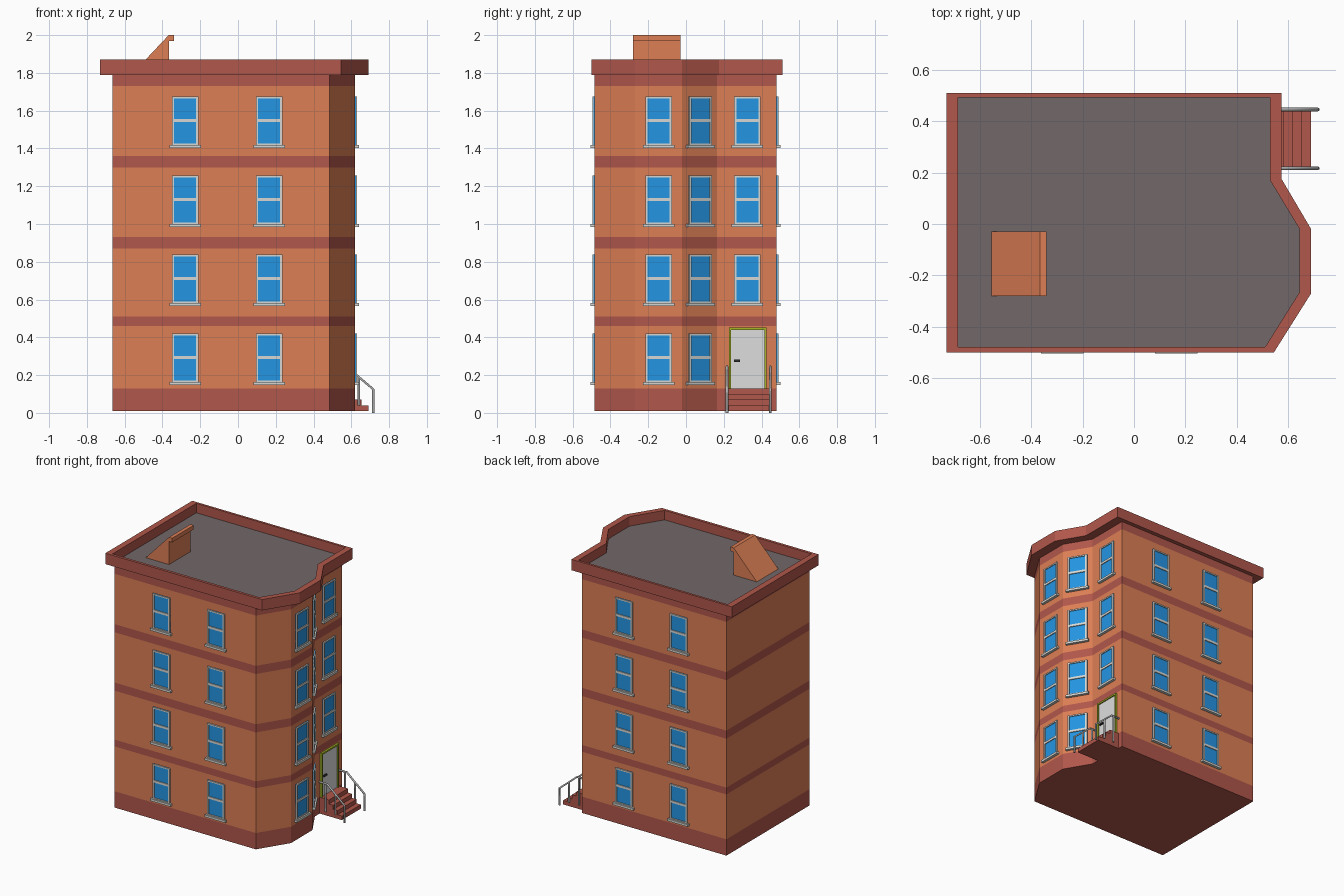
import bpy, bmesh, math
from mathutils import Matrix, Vector

cube = bpy.data.objects.get("Cube")
if cube:
    bpy.data.objects.remove(cube, do_unlink=True)


def material(name, r, g, b):
    m = bpy.data.materials.new(name)
    m.use_nodes = True
    m.diffuse_color = (r, g, b, 1)
    m.node_tree.nodes["Principled BSDF"].inputs["Base Color"].default_value = (r, g, b, 1)
    return m


BRICK = material("orange brick", 0.72, 0.21, 0.09)
BAND = material("red stone", 0.44, 0.095, 0.07)
ROOF = material("roof grey", 0.165, 0.135, 0.14)
GLASS = material("window blue", 0.018, 0.30, 0.77)
FRAME = material("frame light grey", 0.68, 0.68, 0.66)
DOOR = material("door white", 0.73, 0.73, 0.73)
TRIM = material("door trim green", 0.38, 0.47, 0.02)
DARK = material("handle dark", 0.03, 0.03, 0.03)
RAIL = material("rail grey", 0.45, 0.45, 0.45)


def finish(bm, name, mats):
    mesh = bpy.data.meshes.new(name)
    bm.to_mesh(mesh)
    bm.free()
    for m in mats:
        mesh.materials.append(m)
    return place(mesh, name)


def place(mesh, name, matrix=Matrix()):
    ob = bpy.data.objects.new(name, mesh)
    ob.matrix_world = matrix
    bpy.context.collection.objects.link(ob)
    return ob


def loft(name, rings, mats, side_index=None, top_index=0):
    """Skin a stack of matching point rings and cap both ends."""
    bm = bmesh.new()
    loops = [[bm.verts.new(p) for p in ring] for ring in rings]
    n = len(loops[0])
    for k in range(len(loops) - 1):
        for i in range(n):
            j = (i + 1) % n
            f = bm.faces.new((loops[k][i], loops[k][j], loops[k + 1][j], loops[k + 1][i]))
            f.material_index = side_index[k] if side_index else 0
    bm.faces.new(loops[0][::-1])
    bm.faces.new(loops[-1]).material_index = top_index
    bmesh.ops.recalc_face_normals(bm, faces=bm.faces[:])
    return finish(bm, name, mats)


def at_height(outline, z):
    return [(x, y, z) for x, y in outline]


def extrude_y(name, profile, y0, y1, mat):
    return loft(name, [[(x, y, z) for x, z in profile] for y in (y0, y1)], [mat])


def add_box(bm, x0, x1, y0, y1, z0, z1, index=0):
    mat = Matrix.Translation(((x0 + x1) / 2, (y0 + y1) / 2, (z0 + z1) / 2))
    mat = mat @ Matrix.Diagonal((x1 - x0, y1 - y0, z1 - z0, 1))
    made = bmesh.ops.create_cube(bm, size=1, matrix=mat)
    for f in {f for v in made["verts"] for f in v.link_faces}:
        f.material_index = index


def on_wall(x, y, z, normal_angle):
    """Local -y points out of the wall."""
    turn = Matrix.Rotation(math.radians(normal_angle + 90), 4, "Z")
    return Matrix.Translation((x, y, z)) @ turn


# Walls with flush stone bands
walls = [(-0.665, -0.485), (0.485, -0.485), (0.62, -0.27), (0.62, -0.02),
         (0.51, 0.165), (0.51, 0.48), (-0.665, 0.48)]
levels = [0.01, 0.13, 0.46, 0.51, 0.87, 0.93, 1.30, 1.36, 1.73, 1.795]
loft("walls", [at_height(walls, z) for z in levels], [BAND, BRICK],
     [k % 2 for k in range(len(levels) - 1)])

# Cornice with parapet and sunken roof
outer = [(-0.73, -0.50), (0.545, -0.50), (0.69, -0.27), (0.69, -0.02),
         (0.575, 0.175), (0.575, 0.51), (-0.73, 0.51)]
inner = [(-0.685, -0.48), (0.51, -0.48), (0.645, -0.265), (0.645, -0.02),
         (0.53, 0.17), (0.53, 0.493), (-0.685, 0.493)]
loft("cornice_and_roof",
     [at_height(outer, 1.79), at_height(outer, 1.87), at_height(inner, 1.87), at_height(inner, 1.80)],
     [BAND, ROOF], top_index=1)

# Sloped roof access with a small lip
extrude_y("roof_access", [(-0.56, 1.795), (-0.365, 1.795), (-0.365, 1.97), (-0.34, 1.97),
                          (-0.34, 2.0), (-0.367, 2.0)], -0.28, -0.03, BRICK)

# Sash window, shared by every opening
bm = bmesh.new()
W, H, T = 0.07, 0.26, 0.012
add_box(bm, -W, W, -0.004, 0.005, 0, H, 1)
for s in (-1, 1):
    add_box(bm, min(s * W, s * (W - T)), max(s * W, s * (W - T)), -0.011, 0.005, 0, H)
for z0, z1 in ((0, T), (0.125, 0.142), (H - T * 0.8, H)):
    add_box(bm, -W + T, W - T, -0.010, 0.005, z0, z1)
add_box(bm, -0.083, 0.083, -0.02, 0.005, -0.012, 0.004)
window = bmesh.new()
first = finish(bm, "window_pattern", [FRAME, GLASS])
window = first.data
bpy.data.objects.remove(first)

spots = {"front_window_right": (-0.28, -0.485, -90), "front_window_left": (0.165, -0.485, -90),
         "back_window_right": (-0.28, 0.48, 90), "back_window_left": (0.165, 0.48, 90),
         "bay_window": (0.62, -0.145, 0),
         "bay_corner_window": (0.565, 0.0725, math.degrees(math.atan2(0.11, 0.185))),
         "side_window": (0.51, 0.325, 0)}
for floor in range(4):
    for name, (x, y, angle) in spots.items():
        if floor == 0 and name == "side_window":
            continue
        place(window, f"{name}_{floor + 1}", on_wall(x, y, 0.16 + 0.418 * floor, angle))

# Entrance door with trim and handle
bm = bmesh.new()
add_box(bm, -0.09, 0.09, -0.006, 0.005, 0, 0.31)
for s in (-1, 1):
    add_box(bm, s * 0.094 - 0.006, s * 0.094 + 0.006, -0.014, 0.005, 0, 0.322, 1)
add_box(bm, -0.09, 0.09, -0.014, 0.005, 0.31, 0.322, 1)
add_box(bm, -0.073, -0.04, -0.016, -0.004, 0.14, 0.152, 2)
door = finish(bm, "entrance_door", [DOOR, TRIM, DARK])
door.matrix_world = on_wall(0.51, 0.327, 0.13, 0)

# Entrance steps
rise, ends = 0.03, [0.69, 0.655, 0.62, 0.585]
profile = [(0.50, 0.01)]
for k, x in enumerate(ends):
    profile += [(x, 0.01 + rise * k), (x, 0.01 + rise * (k + 1))]
profile.append((0.50, 0.13))
extrude_y("entrance_steps", profile, 0.222, 0.442, BAND)


# Handrails with posts
def tube(name, paths, y):
    cu = bpy.data.curves.new(name, "CURVE")
    cu.dimensions = "3D"
    cu.bevel_depth = 0.007
    cu.bevel_resolution = 1
    cu.use_fill_caps = True
    for path in paths:
        sp = cu.splines.new("POLY")
        sp.points.add(len(path) - 1)
        for p, (x, z) in zip(sp.points, path):
            p.co = (x, y, z, 1)
    cu.materials.append(RAIL)
    place(cu, name)


for name, y in (("front_handrail", 0.217), ("back_handrail", 0.446)):
    tube(name, [[(0.51, 0.245), (0.575, 0.245), (0.716, 0.125), (0.716, 0.0)],
                [(0.64, 0.19), (0.64, 0.04)],
                [(0.56, 0.245), (0.56, 0.04)]], y)
